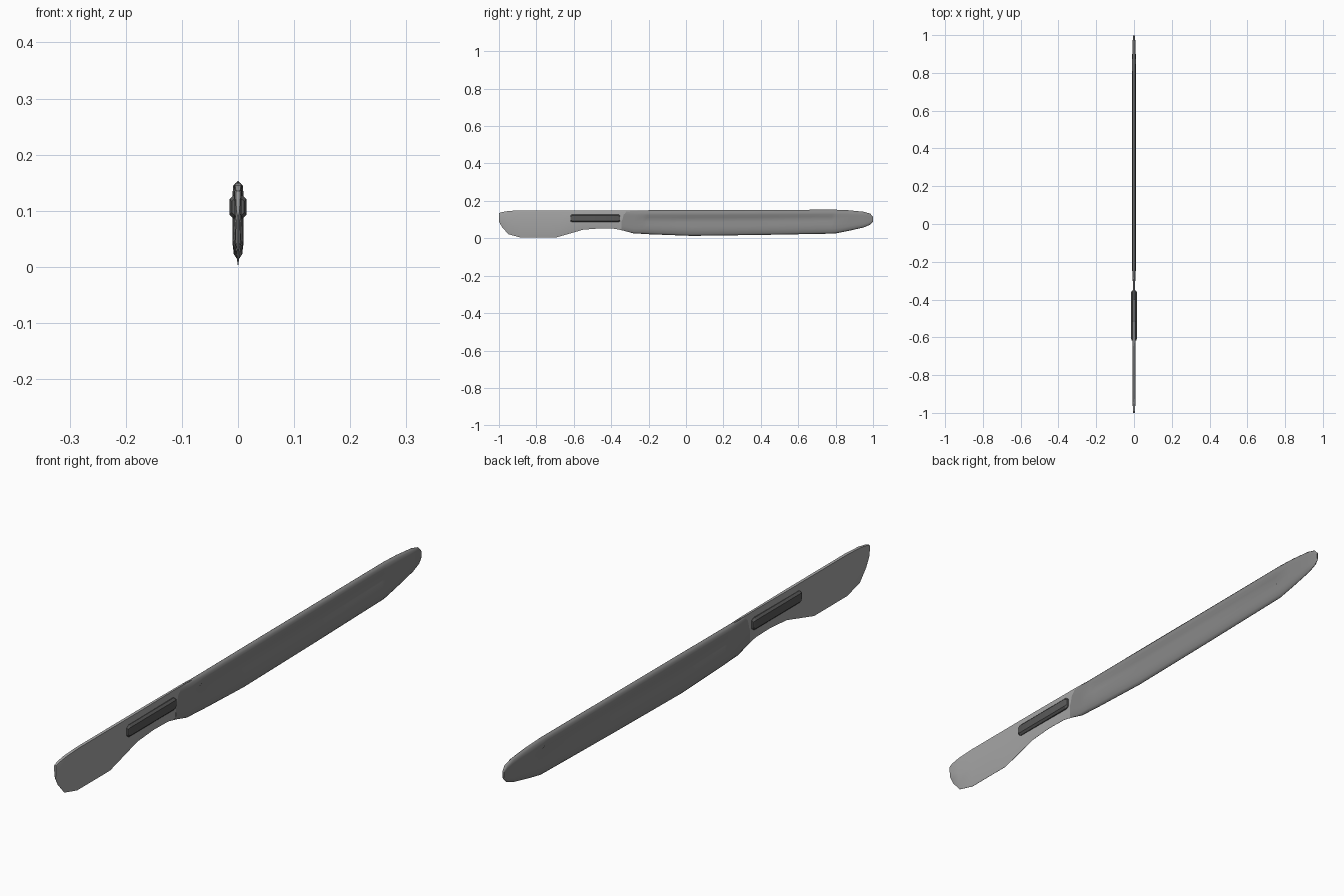
import bpy, bmesh, math

if "Cube" in bpy.data.objects:
    bpy.data.objects.remove(bpy.data.objects["Cube"])


def loft(name, rings, grey, angle):
    """Skin half sections [(x, z), ...] at (y, section), mirrored across x = 0."""
    bm = bmesh.new()
    loops = []
    for y, sec in rings:
        full = sec + [(-x, z) for x, z in reversed(sec)]
        loops.append([bm.verts.new((x, y, z)) for x, z in full])
    n = len(loops[0])
    for a, b in zip(loops, loops[1:]):
        for i in range(n):
            j = (i + 1) % n
            bm.faces.new((a[i], a[j], b[j], b[i]))
    bm.faces.new(loops[0])
    bm.faces.new(loops[-1])
    bmesh.ops.recalc_face_normals(bm, faces=bm.faces)
    me = bpy.data.meshes.new(name)
    bm.to_mesh(me)
    bm.free()
    mat = bpy.data.materials.new(name + "_grey")
    mat.diffuse_color = (grey, grey, grey, 1)
    mat.use_nodes = True
    mat.node_tree.nodes["Principled BSDF"].inputs["Base Color"].default_value = mat.diffuse_color
    me.materials.append(mat)
    ob = bpy.data.objects.new(name, me)
    bpy.context.collection.objects.link(ob)
    bpy.ops.object.select_all(action='DESELECT')
    ob.select_set(True)
    bpy.context.view_layer.objects.active = ob
    bpy.ops.object.shade_smooth_by_angle(angle=math.radians(angle))


def section(zb, zt, pts):
    return [(x, zb + (zt - zb) * f) for x, f in pts]


# Blade and tang: sharp lower edge, flat spine
blade = []
for y, zb, zt, w in [(-1.0, .090, .135, .004), (-.985, .062, .140, .006),
                     (-.95, .022, .146, .007), (-.88, .003, .150, .007),
                     (-.70, .003, .150, .007), (-.63, .023, .150, .007),
                     (-.55, .046, .150, .007), (-.46, .053, .150, .006),
                     (-.38, .051, .150, .005), (-.33, .040, .150, .005),
                     (-.26, .028, .149, .004)]:
    blade.append((y, section(zb, zt, [(.0004, 0), (w * .6, .18), (w * .85, .5),
                                      (w, .92), (w * .75, 1)])))
loft("blade", blade, .38, 40)

# Handle: bevelled bar with a long groove in each side, thinning to the neck
handle = []
for y, zb, zt, w, d in [(-.345, .044, .149, .004, 0), (-.28, .026, .150, .008, 0),
                        (-.23, .024, .150, .010, 0), (-.205, .022, .150, .010, .006),
                        (.03, .013, .151, .010, .006), (.40, .018, .152, .010, .006),
                        (.78, .025, .153, .010, .006), (.80, .026, .153, .010, 0),
                        (.87, .040, .150, .010, 0), (.95, .058, .142, .008, 0),
                        (.985, .073, .132, .006, 0), (1.0, .090, .115, .003, 0)]:
    handle.append((y, section(zb, zt, [(.001, 0), (w * .75, .07), (w, .22), (w, .38),
                                       (w - d, .52), (w - d, .71), (w, .80),
                                       (w * .85, .94), (.001, 1)])))
loft("handle", handle, .25, 60)

# Raised mounting lug through the blade slot
lug = []
for y, s, w in [(-.618, .7, .011), (-.608, 1, .015), (-.362, 1, .015), (-.352, .7, .011)]:
    lug.append((y, [(w * .55, .107 - .021 * s), (w, .107 - .014 * s),
                    (w, .107 + .014 * s), (w * .55, .107 + .021 * s)]))
loft("mounting_lug", lug, .1, 30)
